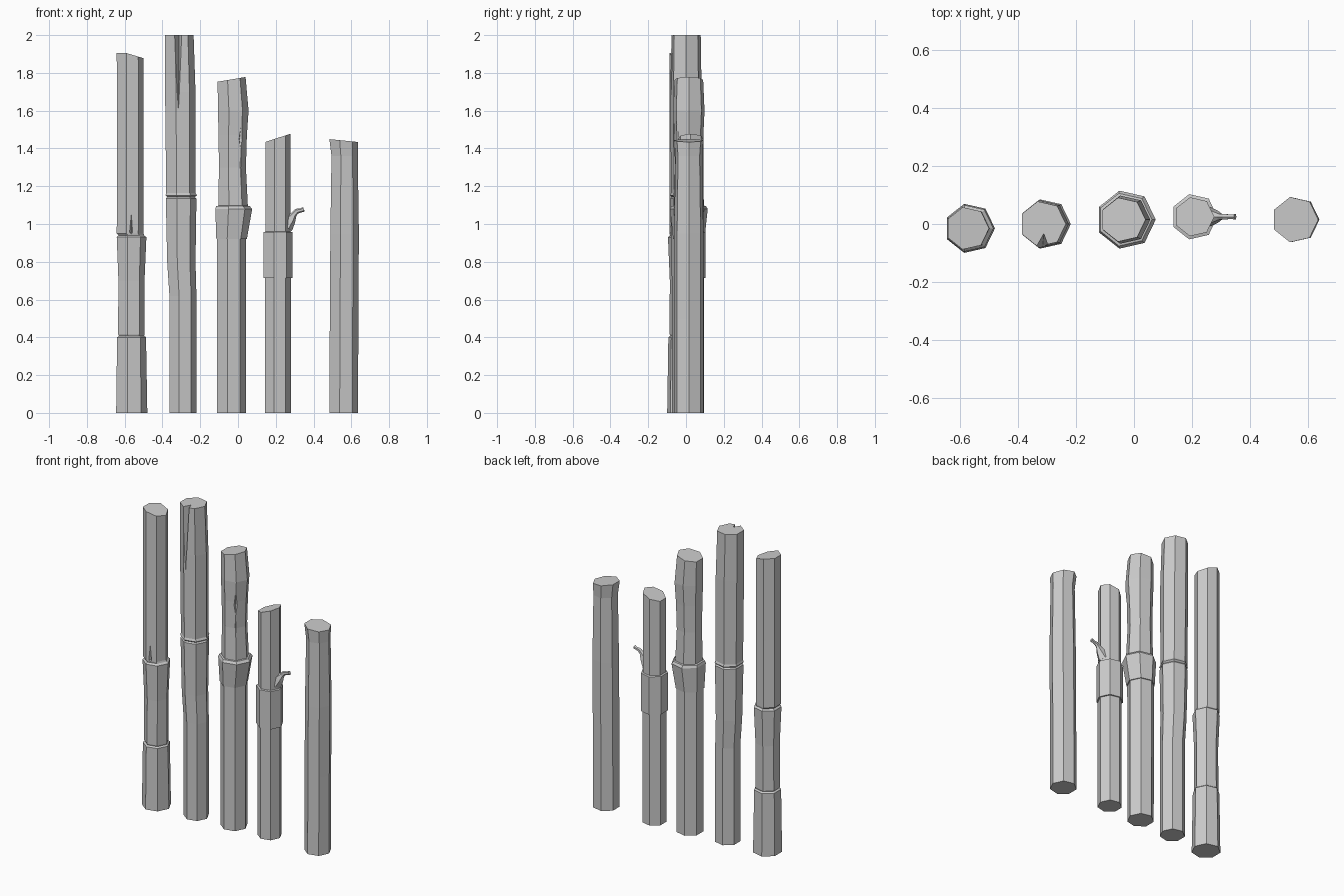
import bpy, bmesh
from math import sin, cos, radians, tau
from mathutils import Vector

cube = bpy.data.objects.get("Cube")
if cube:
    bpy.data.objects.remove(cube, do_unlink=True)

grey = bpy.data.materials.new("weathered_grey")
grey.use_nodes = True
colour = (0.6, 0.6, 0.6, 1)
grey.diffuse_color = colour
grey.node_tree.nodes["Principled BSDF"].inputs["Base Color"].default_value = colour


def finish(name, bm):
    bmesh.ops.recalc_face_normals(bm, faces=bm.faces)
    mesh = bpy.data.meshes.new(name)
    bm.to_mesh(mesh)
    bm.free()
    mesh.materials.append(grey)
    ob = bpy.data.objects.new(name, mesh)
    bpy.context.collection.objects.link(ob)
    return ob


def loft(name, rings):
    """Skin a list of rings of points and cap both ends."""
    bm = bmesh.new()
    loops = [[bm.verts.new(p) for p in ring] for ring in rings]
    n = len(loops[0])
    for a, b in zip(loops, loops[1:]):
        for i in range(n):
            j = (i + 1) % n
            bm.faces.new((a[i], a[j], b[j], b[i]))
    bm.faces.new(loops[0][::-1])
    bm.faces.new(loops[-1])
    return finish(name, bm)


def post(name, cy, sections, slope=0.0, lip=None):
    """Seven-sided post; sections are (height, left x, right x).
    The top is tilted by slope, and flat beyond lip on the left."""
    rings = []
    for k, (z, left, right) in enumerate(sections):
        r = (right - left) / (1 + cos(tau / 14))
        cx = right - r
        ring = []
        for i in range(7):
            a = tau * i / 7
            dx = r * cos(a)
            tilt = slope * (dx if lip is None else max(dx, lip)) if k == len(sections) - 1 else 0
            ring.append(Vector((cx + dx, cy + r * sin(a), z + tilt)))
        rings.append(ring)
    return loft(name, rings)


def notch(ob, x, y, angle, half_width, low, mid, high, depth):
    """Cut a tapered split into the surface at x, y facing the given angle."""
    out = Vector((cos(radians(angle)), sin(radians(angle)), 0))
    side = Vector((-out.y, out.x, 0))
    base = Vector((x, y, 0))
    up = Vector((0, 0, 1))
    points = [base + up * low + out * 0.003, base + up * high + out * 0.003,
              base + up * mid - out * depth]
    points += [base + up * mid + out * 0.02 + side * s * half_width for s in (-1, 1)]
    points.append(base + up * mid + out * 0.04)
    bm = bmesh.new()
    bmesh.ops.convex_hull(bm, input=[bm.verts.new(p) for p in points])
    loose = [v for v in bm.verts if not v.link_faces]
    bmesh.ops.delete(bm, geom=loose, context='VERTS')
    cutter = finish("split_cutter", bm)
    cutter.hide_render = True
    mod = ob.modifiers.new("split", 'BOOLEAN')
    mod.operation = 'DIFFERENCE'
    mod.solver = 'EXACT'
    mod.object = cutter
    bpy.context.view_layer.objects.active = ob
    bpy.ops.object.modifier_apply(modifier=mod.name)
    bpy.data.objects.remove(cutter, do_unlink=True)


# Far left post: three stacked segments with grooves and a small split
jointed = post("jointed_post", -0.015, [
    (0, -0.645, -0.48), (0.4, -0.64, -0.487), (0.408, -0.63, -0.497),
    (0.416, -0.635, -0.495), (0.7, -0.633, -0.495), (0.93, -0.642, -0.485),
    (0.94, -0.632, -0.497), (0.95, -0.642, -0.50), (1.38, -0.641, -0.499),
    (1.9, -0.642, -0.50)], -0.3, -0.02)
notch(jointed, -0.565, -0.084, -95, 0.018, 0.945, 0.955, 1.08, 0.02)

# Tallest post: gently bent, split from the top
tall = post("tall_split_post", 0.0, [
    (0, -0.363, -0.22), (0.62, -0.363, -0.22), (0.8, -0.375, -0.225),
    (1.135, -0.382, -0.22), (1.143, -0.375, -0.228), (1.152, -0.384, -0.218),
    (1.165, -0.38, -0.225), (1.7, -0.386, -0.225), (2.0, -0.387, -0.235)])
notch(tall, -0.315, -0.076, -95, 0.03, 1.6, 2.02, 2.06, 0.045)

# Middle post: flared collar, bent upper part with a knot hole
collared = post("collared_post", 0.015, [
    (0, -0.11, 0.042), (0.92, -0.111, 0.042), (0.921, -0.115, 0.047),
    (1.08, -0.12, 0.075), (1.095, -0.115, 0.062), (1.097, -0.104, 0.052),
    (1.3, -0.101, 0.042), (1.47, -0.103, 0.047), (1.6, -0.106, 0.056),
    (1.765, -0.108, 0.04)], 0.17)
notch(collared, 0.016, -0.046, -55, 0.03, 1.37, 1.45, 1.53, 0.015)
notch(collared, 0.015, -0.046, -55, 0.01, 1.22, 1.32, 1.37, 0.012)

# Slim post: thicker sleeve, slanted top
post("slim_post", 0.025, [
    (0, 0.142, 0.28), (0.713, 0.142, 0.28), (0.714, 0.136, 0.288),
    (0.957, 0.136, 0.288), (0.96, 0.146, 0.277), (1.455, 0.146, 0.277)], 0.33)

# Twig: funnel root, bent stem, blunt tip; stations are (x, z, radius)
stations = [(0.25, 0.99, 0.045), (0.278, 1.025, 0.03), (0.297, 1.052, 0.015),
            (0.312, 1.068, 0.014), (0.332, 1.072, 0.011), (0.349, 1.078, 0.013)]
rings = []
for k, (x, z, r) in enumerate(stations):
    a, b = stations[max(k - 1, 0)], stations[min(k + 1, len(stations) - 1)]
    d = Vector((b[0] - a[0], 0, b[1] - a[1])).normalized()
    across = Vector((-d.z, 0, d.x))
    rings.append([Vector((x, 0.025, z)) + across * r * cos(tau * i / 6)
                  + Vector((0, r * 0.8 * sin(tau * i / 6), 0)) for i in range(6)])
loft("twig", rings)

# Far right post: plain, with a small kink near the top
post("plain_post", 0.015, [
    (0, 0.484, 0.636), (0.5, 0.486, 0.637), (0.95, 0.489, 0.64),
    (1.36, 0.495, 0.634), (1.442, 0.484, 0.636)], -0.1)
